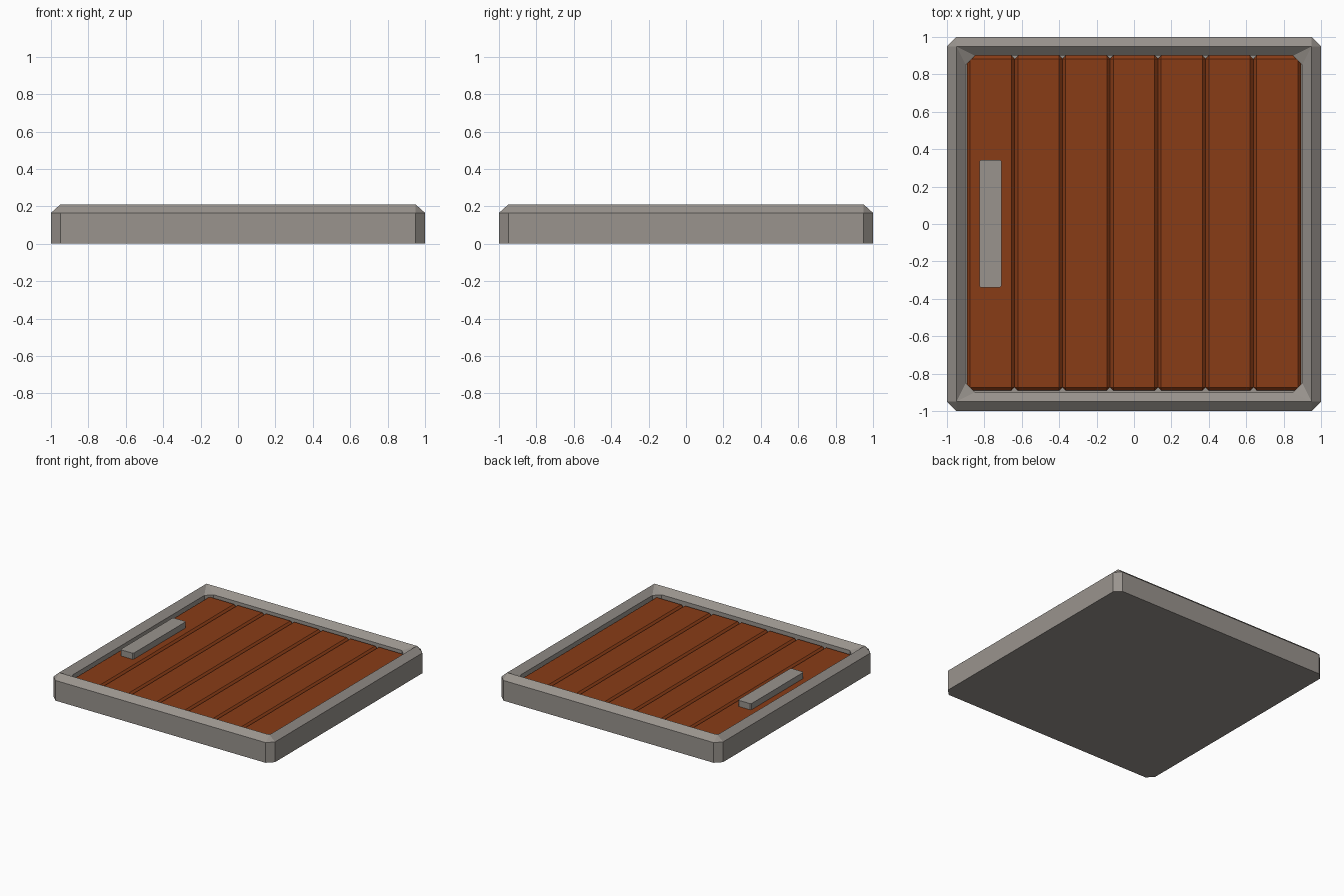
import bpy, bmesh

if "Cube" in bpy.data.objects:
    bpy.data.objects.remove(bpy.data.objects["Cube"])


def octagon(bm, half, cut, z):
    """Square loop with chamfered corners, counter-clockwise."""
    a, b = half, half - cut
    pts = [(a, -b), (a, b), (b, a), (-b, a), (-a, b), (-a, -b), (-b, -a), (b, -a)]
    return [bm.verts.new((x, y, z)) for x, y in pts]


def material(name, color):
    mat = bpy.data.materials.new(name)
    mat.diffuse_color = (*color, 1)
    mat.use_nodes = True
    mat.node_tree.nodes["Principled BSDF"].inputs["Base Color"].default_value = mat.diffuse_color
    return mat


def finish(name, bm, mat):
    bmesh.ops.recalc_face_normals(bm, faces=bm.faces)
    mesh = bpy.data.meshes.new(name)
    bm.to_mesh(mesh)
    bm.free()
    mesh.materials.append(mat)
    obj = bpy.data.objects.new(name, mesh)
    bpy.context.collection.objects.link(obj)
    return obj


def chamfered_box(name, x0, x1, y0, y1, z0, z1, bevel, mat, upright_only=False):
    bm = bmesh.new()
    bmesh.ops.create_cube(bm, size=1)
    for v in bm.verts:
        v.co.x = x1 if v.co.x > 0 else x0
        v.co.y = y1 if v.co.y > 0 else y0
        v.co.z = z1 if v.co.z > 0 else z0
    edges = [e for e in bm.edges if not upright_only
             or abs(e.verts[0].co.z - e.verts[1].co.z) > 1e-4]
    bmesh.ops.bevel(bm, geom=edges, offset=bevel, segments=1,
                    profile=0.5, affect='EDGES')
    return finish(name, bm, mat)


stone = material("stone", (0.32, 0.295, 0.27))
wood = material("wood", (0.25, 0.045, 0.008))

# Stone tray: chamfered outer wall, sharp ridge, sloped inner lip, flat floor
bm = bmesh.new()
loops = [octagon(bm, h, c, z) for h, c, z in (
    (1.0, 0.05, 0.0), (1.0, 0.05, 0.165), (0.95, 0.0, 0.21),
    (0.90, 0.05, 0.165), (0.90, 0.05, 0.10))]
for low, high in zip(loops, loops[1:]):
    for i in range(8):
        j = (i + 1) % 8
        bm.faces.new((low[i], low[j], high[j], high[i]))
bm.faces.new(loops[0])
bm.faces.new(loops[-1])
bmesh.ops.dissolve_degenerate(bm, dist=1e-4, edges=bm.edges)
bmesh.ops.remove_doubles(bm, verts=bm.verts, dist=1e-4)
finish("frame", bm, stone)

# Wooden planks
count, half = 7, 0.893
width = 2 * half / count
for i in range(count):
    x = -half + i * width
    chamfered_box(f"plank_{i + 1}", x, x + width, -0.89, 0.9,
                  0.08, 0.147, 0.017, wood)

# Handle bar
chamfered_box("handle", -0.827, -0.709, -0.339, 0.343, 0.135, 0.197, 0.008,
              stone, upright_only=True)
